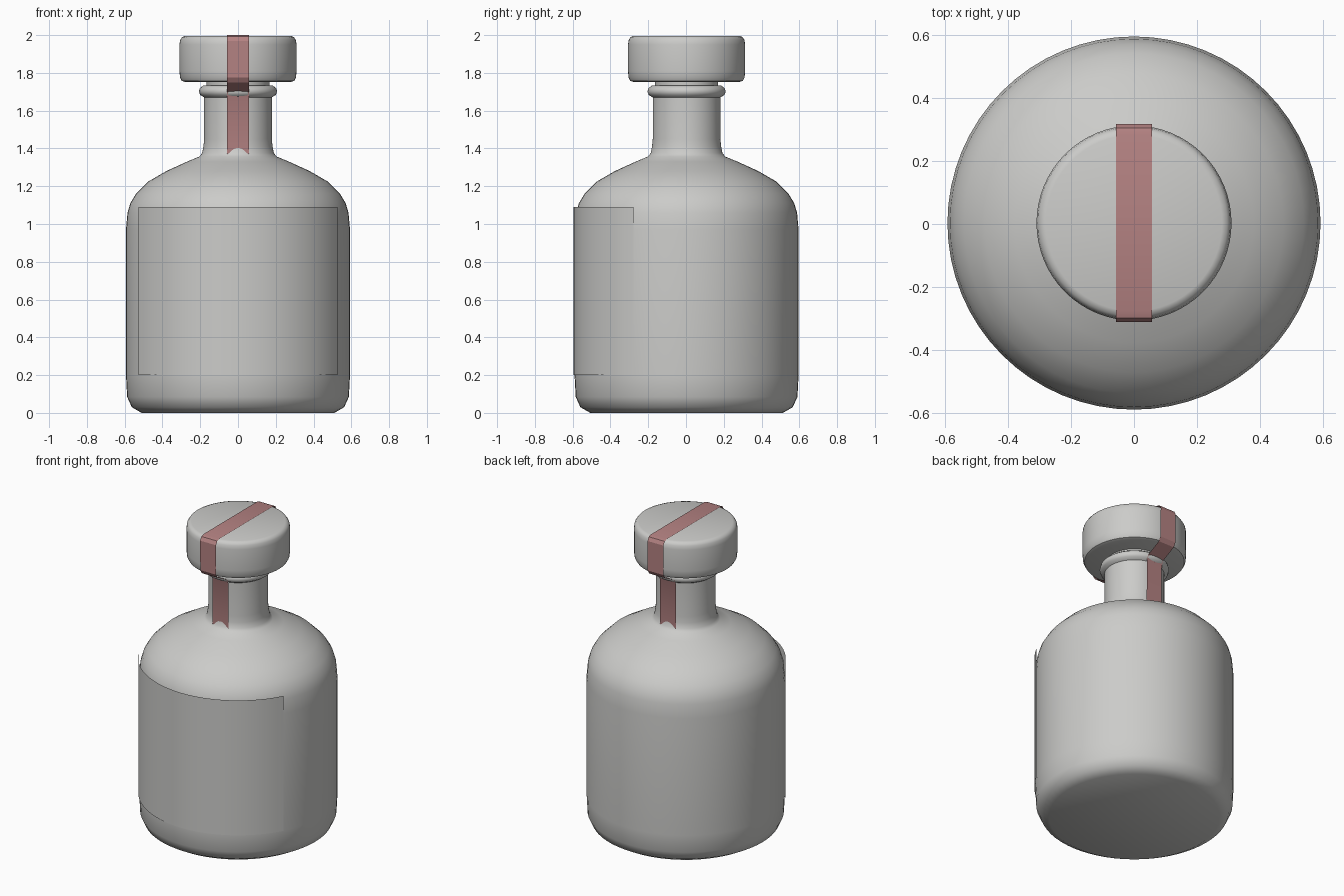
import bpy, bmesh, math

if "Cube" in bpy.data.objects:
    bpy.data.objects.remove(bpy.data.objects["Cube"])

CY = 0.003  # small offset that keeps the whole model centred


def material(name, rgb):
    m = bpy.data.materials.new(name)
    m.diffuse_color = (*rgb, 1)
    m.use_nodes = True
    m.node_tree.nodes["Principled BSDF"].inputs["Base Color"].default_value = m.diffuse_color
    return m


grey = material("pale grey", (0.60, 0.60, 0.585))
red = material("dusty red", (0.46, 0.225, 0.225))


def finish(name, bm, mat, angle):
    mesh = bpy.data.meshes.new(name)
    bm.to_mesh(mesh)
    bm.free()
    mesh.materials.append(mat)
    ob = bpy.data.objects.new(name, mesh)
    ob.location.y = CY
    bpy.context.collection.objects.link(ob)
    bpy.ops.object.select_all(action='DESELECT')
    ob.select_set(True)
    bpy.context.view_layer.objects.active = ob
    bpy.ops.object.shade_smooth_by_angle(angle=math.radians(angle))
    return ob


def lathe(name, profile, mat, n=64, angle=40):
    """Spin an (r, z) profile round the z axis."""
    bm = bmesh.new()
    vs = [bm.verts.new((r, 0, z)) for r, z in profile]
    es = [bm.edges.new(p) for p in zip(vs, vs[1:])]
    bmesh.ops.spin(bm, geom=vs + es, cent=(0, 0, 0), axis=(0, 0, 1),
                   angle=math.tau, steps=n, use_merge=True)
    bmesh.ops.remove_doubles(bm, verts=bm.verts, dist=1e-5)
    bmesh.ops.recalc_face_normals(bm, faces=bm.faces)
    return finish(name, bm, mat, angle)


# Bottle: rounded base, straight wall, shoulder, neck and rolled lip
lathe("bottle", [
    (0, 0), (0.51, 0), (0.562, 0.03), (0.587, 0.085), (0.593, 0.2),
    (0.593, 0.97), (0.585, 1.06), (0.57, 1.11), (0.54, 1.16), (0.475, 1.225),
    (0.38, 1.28), (0.27, 1.33), (0.205, 1.357), (0.19, 1.375), (0.183, 1.41),
    (0.179, 1.45), (0.179, 1.67), (0.2, 1.683), (0.207, 1.7), (0.203, 1.718),
    (0.185, 1.732), (0.15, 1.735), (0, 1.735)], grey)

# Stopper: plug and wide bevelled cap
lathe("stopper_plug", [(0, 1.65), (0.165, 1.65), (0.168, 1.765), (0, 1.765)], grey)
lathe("stopper_cap", [
    (0, 1.752), (0.28, 1.752), (0.298, 1.758), (0.307, 1.775), (0.31, 1.81),
    (0.31, 1.95), (0.306, 1.975), (0.296, 1.99), (0.28, 1.996), (0, 1.996)], grey)

# Label: thin curved sheet on the front
bm = bmesh.new()
rows = []
for i in range(25):
    a = math.radians(-62 + 124 * i / 24)
    rows.append([bm.verts.new((0.598 * math.sin(a), -0.598 * math.cos(a), z))
                 for z in (0.2, 1.09)])
for p, q in zip(rows, rows[1:]):
    bm.faces.new((p[0], q[0], q[1], p[1]))
finish("label", bm, grey, 40)

# Seal strip: one ribbon over the cap and down both sides of the neck
half = [(0.184, 1.36), (0.186, 1.67), (0.2, 1.70), (0.297, 1.749),
        (0.313, 1.775), (0.315, 1.97), (0.302, 1.993), (0.28, 2.0)]
path = [(-y, z) for y, z in half] + [(y, z) for y, z in reversed(half)]
bm = bmesh.new()
rows = [[bm.verts.new((x, y, z)) for x in (-0.058, 0.058)] for y, z in path]
for p, q in zip(rows, rows[1:]):
    bm.faces.new((p[0], p[1], q[1], q[0]))
finish("seal_strip", bm, red, 30)
